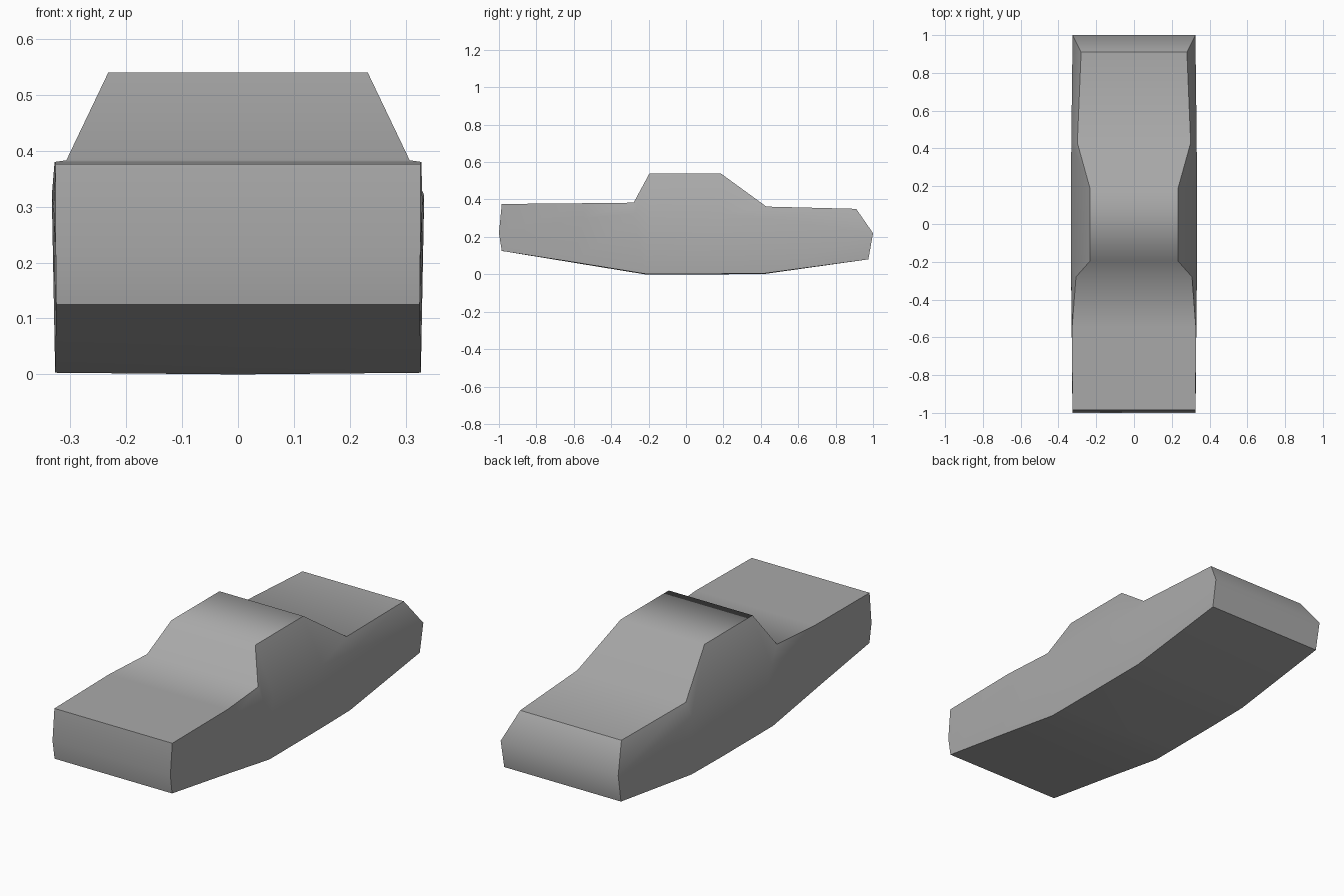
import bpy
import bmesh

cube = bpy.data.objects.get("Cube")
if cube:
    bpy.data.objects.remove(cube, do_unlink=True)

# Body paint
paint = bpy.data.materials.new("plain_grey")
paint.use_nodes = True
grey = (0.4, 0.4, 0.4, 1)
paint.diffuse_color = grey
paint.node_tree.nodes["Principled BSDF"].inputs["Base Color"].default_value = grey

# Long lines of the body, front to back: (y, half width, z)
sill = [(-.985, .325, .125), (-.6, .326, .065), (-.22, .327, .003), (-.1, .327, .003),
        (.19, .327, .003), (.42, .326, .005), (.975, .323, .08)]
belt = [(-1, .326, .22), (-.55, .33, .3), (-.28, .333, .32), (-.2, .333, .32),
        (.19, .333, .32), (.43, .332, .3), (1, .325, .22)]
shoulder = [(-.985, .326, .376), (-.55, .328, .38), (-.28, .307, .383), (-.195, .232, .54),
            (.185, .232, .54), (.43, .3, .362), (.91, .28, .35)]

bm = bmesh.new()


def line(points, side):
    return [bm.verts.new((side * w, y, z)) for y, w, z in points]


# Closed section: keel, then sill, belt and shoulder up one side and down the other
last = len(sill) - 1
keel = [bm.verts.new((0, y, z if i in (0, last) else max(z - .003, 0)))
        for i, (y, w, z) in enumerate(sill)]
left = [line(p, 1) for p in (sill, belt, shoulder)]
right = [line(p, -1) for p in (sill, belt, shoulder)]
ring = [keel] + left + right[::-1]

for a, b in zip(ring, ring[1:] + ring[:1]):
    for i in range(last):
        bm.faces.new((a[i], b[i], b[i + 1], a[i + 1]))

# Nose and tail, each with an upper and a lower panel
for i in (0, last):
    ls, lb, lt = (p[i] for p in left)
    rs, rb, rt = (p[i] for p in right)
    bm.faces.new((lt, lb, rb, rt))
    bm.faces.new((lb, ls, keel[i], rs, rb))
bmesh.ops.recalc_face_normals(bm, faces=bm.faces[:])

# Smooth panels with creases along sills, shoulders and round both ends
for f in bm.faces:
    f.smooth = True


def crease(a, b):
    edge = bm.edges.get((a, b))
    if edge:
        edge.smooth = False


for l in (left[0], left[2], right[0], right[2]):
    for a, b in zip(l, l[1:]):
        crease(a, b)
for a, b in zip(ring, ring[1:] + ring[:1]):
    for i in (0, last):
        crease(a[i], b[i])

mesh = bpy.data.meshes.new("car_body")
bm.to_mesh(mesh)
bm.free()
mesh.materials.append(paint)
body = bpy.data.objects.new("car_body", mesh)
bpy.context.collection.objects.link(body)
